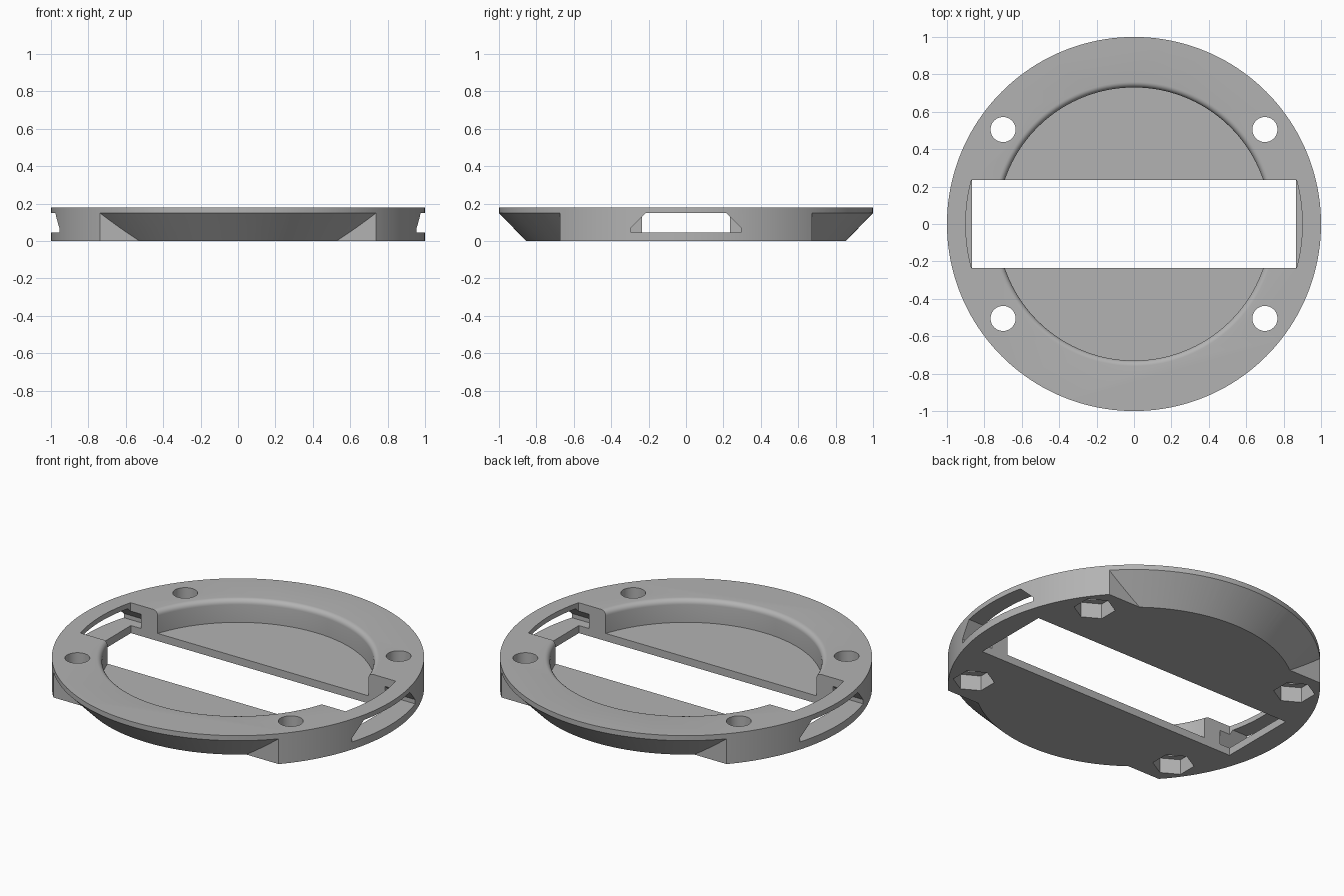
import bpy, bmesh
from math import sin, cos, pi, asin, radians
from mathutils import Matrix, Vector

cube = bpy.data.objects.get("Cube")
if cube:
    bpy.data.objects.remove(cube, do_unlink=True)

TOP = 0.18        # overall thickness
FLOOR = 0.045     # height of the pocket floor
SLOT = 0.235      # half width of the slot
SEGS = 160

grey = bpy.data.materials.new("plain grey")
grey.use_nodes = True
grey.diffuse_color = (0.45, 0.45, 0.45, 1)
grey.node_tree.nodes["Principled BSDF"].inputs["Base Color"].default_value = grey.diffuse_color


def finish(bm, name):
    bmesh.ops.recalc_face_normals(bm, faces=bm.faces)
    mesh = bpy.data.meshes.new(name)
    bm.to_mesh(mesh)
    bm.free()
    mesh.materials.append(grey)
    obj = bpy.data.objects.new(name, mesh)
    bpy.context.collection.objects.link(obj)
    return obj


def prism(name, points, lo, hi, along="z"):
    """Extrude a 2D outline from lo to hi along z or x."""
    bm = bmesh.new()
    place = (lambda a, b: (a, b, lo)) if along == "z" else (lambda a, b: (lo, a, b))
    face = bm.faces.new([bm.verts.new(place(a, b)) for a, b in points])
    ext = bmesh.ops.extrude_face_region(bm, geom=[face])
    step = Vector((0, 0, hi - lo)) if along == "z" else Vector((hi - lo, 0, 0))
    bmesh.ops.translate(bm, vec=step, verts=[v for v in ext["geom"] if isinstance(v, bmesh.types.BMVert)])
    return finish(bm, name)


def revolve(profile):
    """Spin a closed (radius, z) outline around the z axis."""
    bm = bmesh.new()
    vs = [bm.verts.new((r, 0, z)) for r, z in profile]
    edges = [bm.edges.new((vs[i - 1], vs[i])) for i in range(len(vs))]
    bmesh.ops.spin(bm, geom=vs + edges, cent=(0, 0, 0), axis=(0, 0, 1), angle=2 * pi, steps=SEGS)
    bmesh.ops.remove_doubles(bm, verts=bm.verts, dist=1e-5)
    return bm


def ngon(n, r, x=0, y=0, turn=0):
    return [(x + r * cos(turn + 2 * pi * i / n), y + r * sin(turn + 2 * pi * i / n)) for i in range(n)]


# Main disc
plate = prism("mounting_ring", ngon(SEGS, 1), 0, TOP)
cutters = []

# Round pocket with a rounded upper lip
fillet, radius = 0.03, 0.73
lip = [(radius + fillet * (1 - cos(t)), TOP - fillet + fillet * sin(t))
       for t in (radians(15 * i) for i in range(7))]
pocket = revolve([(0, FLOOR), (radius, FLOOR)] + lip + [(radius + fillet, 0.3), (0, 0.3)])
loose = [e for e in pocket.edges if not e.link_faces or
         (e.verts[0].co.xy.length < 1e-4 and e.verts[1].co.xy.length < 1e-4)]
bmesh.ops.delete(pocket, geom=loose, context="EDGES")
cutters.append(finish(pocket, "pocket_cutter"))

# Slot: straight ends through the base, curved ends above it
cutters.append(prism("slot_cutter", [(-0.867, -SLOT), (0.867, -SLOT), (0.867, SLOT), (-0.867, SLOT)], -0.1, 0.3))
half = asin(SLOT / 0.9)
arc = [(0.9 * cos(half * i / 8), 0.9 * sin(half * i / 8)) for i in range(-8, 9)]
cutters.append(prism("slot_end_cutter", arc + [(-x, -y) for x, y in arc], FLOOR, 0.3))

# Side windows with sloping upper corners
window = [(-0.295, FLOOR), (0.295, FLOOR), (0.295, 0.07), (0.215, 0.15), (-0.215, 0.15), (-0.295, 0.07)]
for lo, hi in ((0.8, 1.1), (-1.1, -0.8)):
    cutters.append(prism("window_cutter", window, lo, hi, "x"))

# Screw holes with hexagonal nut recesses below
for x in (-0.7, 0.7):
    for y in (-0.505, 0.505):
        cutters.append(prism("screw_cutter", ngon(48, 0.067, x, y), -0.1, 0.3))
        cutters.append(prism("nut_cutter", ngon(6, 0.112, x, y, pi / 6), -0.1, 0.09))

# Conical undercuts at front and back, ending on flat shoulders
slope = 0.145 / 0.15
cone = [(0.855 + slope * z, z) for z in (-0.05, 0.16)] + [(1.2, 0.16), (1.2, -0.05)]
for turn in (0, pi):
    bm = revolve(cone)
    bmesh.ops.bisect_plane(bm, geom=bm.verts[:] + bm.edges[:] + bm.faces[:],
                           plane_co=(0, 0.674, 0), plane_no=(0, 1, 0), clear_inner=True)
    bmesh.ops.holes_fill(bm, edges=[e for e in bm.edges if e.is_boundary], sides=0)
    bmesh.ops.rotate(bm, verts=bm.verts, cent=(0, 0, 0), matrix=Matrix.Rotation(turn, 3, "Z"))
    cutters.append(finish(bm, "undercut_cutter"))

# Carve the disc, then discard the cutters
bpy.ops.object.select_all(action="DESELECT")
plate.select_set(True)
bpy.context.view_layer.objects.active = plate
for cutter in cutters:
    cutter.hide_render = True
    mod = plate.modifiers.new("cut", "BOOLEAN")
    mod.operation = "DIFFERENCE"
    mod.solver = "EXACT"
    mod.object = cutter
    bpy.ops.object.modifier_apply(modifier=mod.name)
for cutter in cutters:
    bpy.data.objects.remove(cutter, do_unlink=True)

bpy.ops.object.shade_smooth_by_angle(angle=radians(25))
